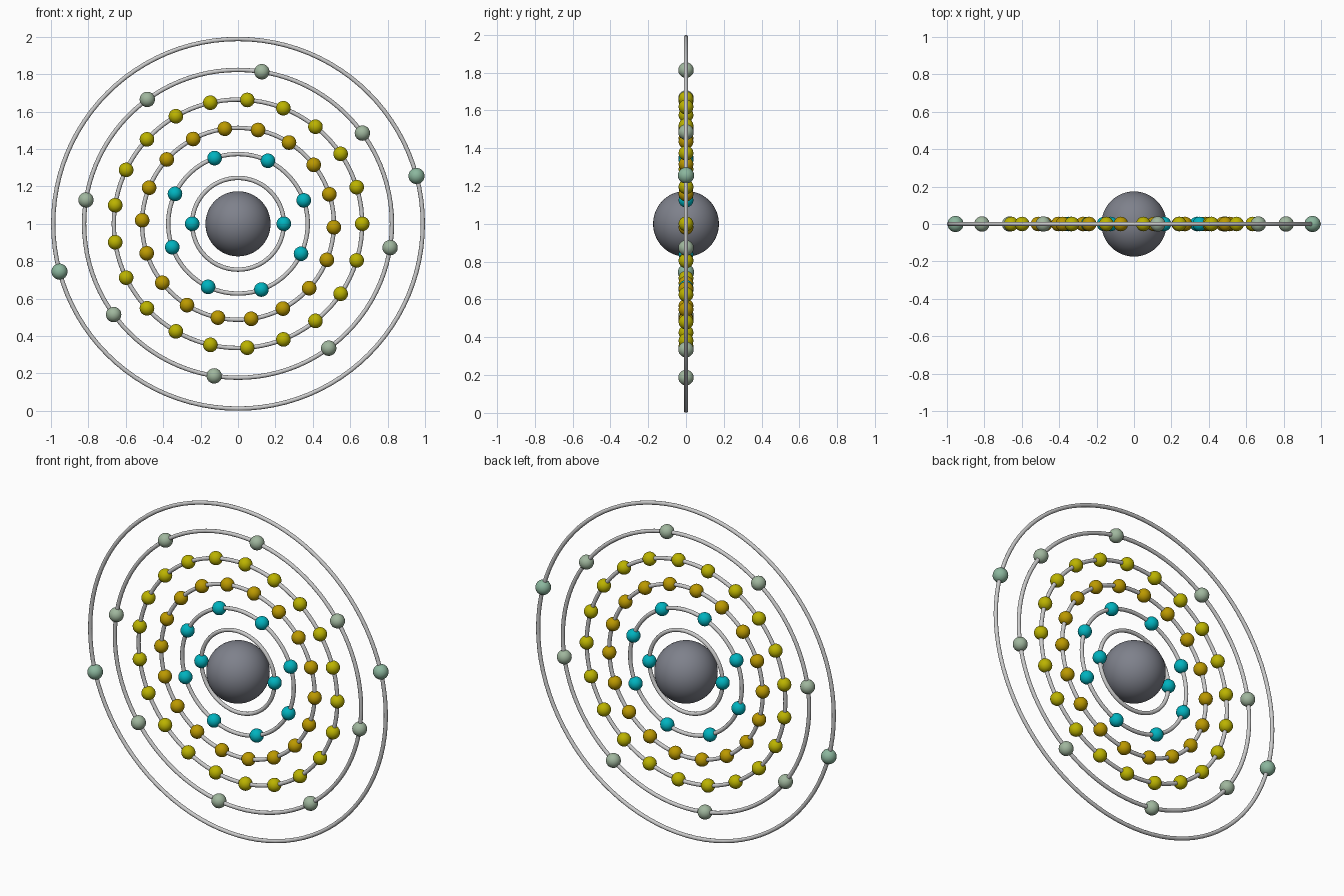
import bpy
import math

if "Cube" in bpy.data.objects:
    bpy.data.objects.remove(bpy.data.objects["Cube"])

CENTRE_Z = 1.0
TUBE = 0.0115


def material(name, rgb):
    mat = bpy.data.materials.new(name)
    mat.diffuse_color = (*rgb, 1.0)
    mat.use_nodes = True
    mat.node_tree.nodes["Principled BSDF"].inputs["Base Color"].default_value = mat.diffuse_color
    return mat


def smooth(obj):
    for p in obj.data.polygons:
        p.use_smooth = True


def sphere(name, radius, loc, mat, segments=24, rings=16):
    bpy.ops.mesh.primitive_uv_sphere_add(segments=segments, ring_count=rings,
                                         radius=radius, location=loc)
    obj = bpy.context.object
    obj.name = name
    obj.data.materials.append(mat)
    smooth(obj)
    return obj


# Central nucleus
sphere("nucleus", 0.174, (0, 0, CENTRE_Z),
       material("nucleus_grey", (0.21, 0.22, 0.26)), 48, 32)

teal = material("teal", (0.0, 0.45, 0.52))
amber = material("amber", (0.50, 0.32, 0.0))
olive = material("olive", (0.50, 0.45, 0.0))
sage = material("sage", (0.35, 0.47, 0.34))
mint = material("mint", (0.26, 0.47, 0.34))

# Shells: radius, electron count, phase in degrees, electron radius, colour
shells = [
    (0.245, 2, 0.0, 0.039, teal),
    (0.373, 8, 19.6, 0.039, teal),
    (0.513, 18, -2.1, 0.039, amber),
    (0.664, 21, 0.0, 0.039, olive),
    (0.823, 8, -8.9, 0.041, sage),
    (0.988, 2, 15.0, 0.043, mint),
]

for i, (radius, count, phase, ball, mat) in enumerate(shells, 1):
    # Orbit ring standing in the xz plane
    bpy.ops.mesh.primitive_torus_add(major_radius=radius, minor_radius=TUBE,
                                     major_segments=96, minor_segments=12,
                                     location=(0, 0, CENTRE_Z),
                                     rotation=(math.pi / 2, 0, 0))
    ring = bpy.context.object
    ring.name = f"orbit_ring_{i}"
    smooth(ring)

    # Electrons evenly spaced along the ring, sharing one mesh
    first = None
    for k in range(count):
        a = math.radians(phase) + 2 * math.pi * k / count
        loc = (radius * math.cos(a), 0, CENTRE_Z + radius * math.sin(a))
        name = f"electron_{i}_{k + 1}"
        if first is None:
            first = sphere(name, ball, loc, mat)
        else:
            copy = bpy.data.objects.new(name, first.data)
            copy.location = loc
            bpy.context.collection.objects.link(copy)
